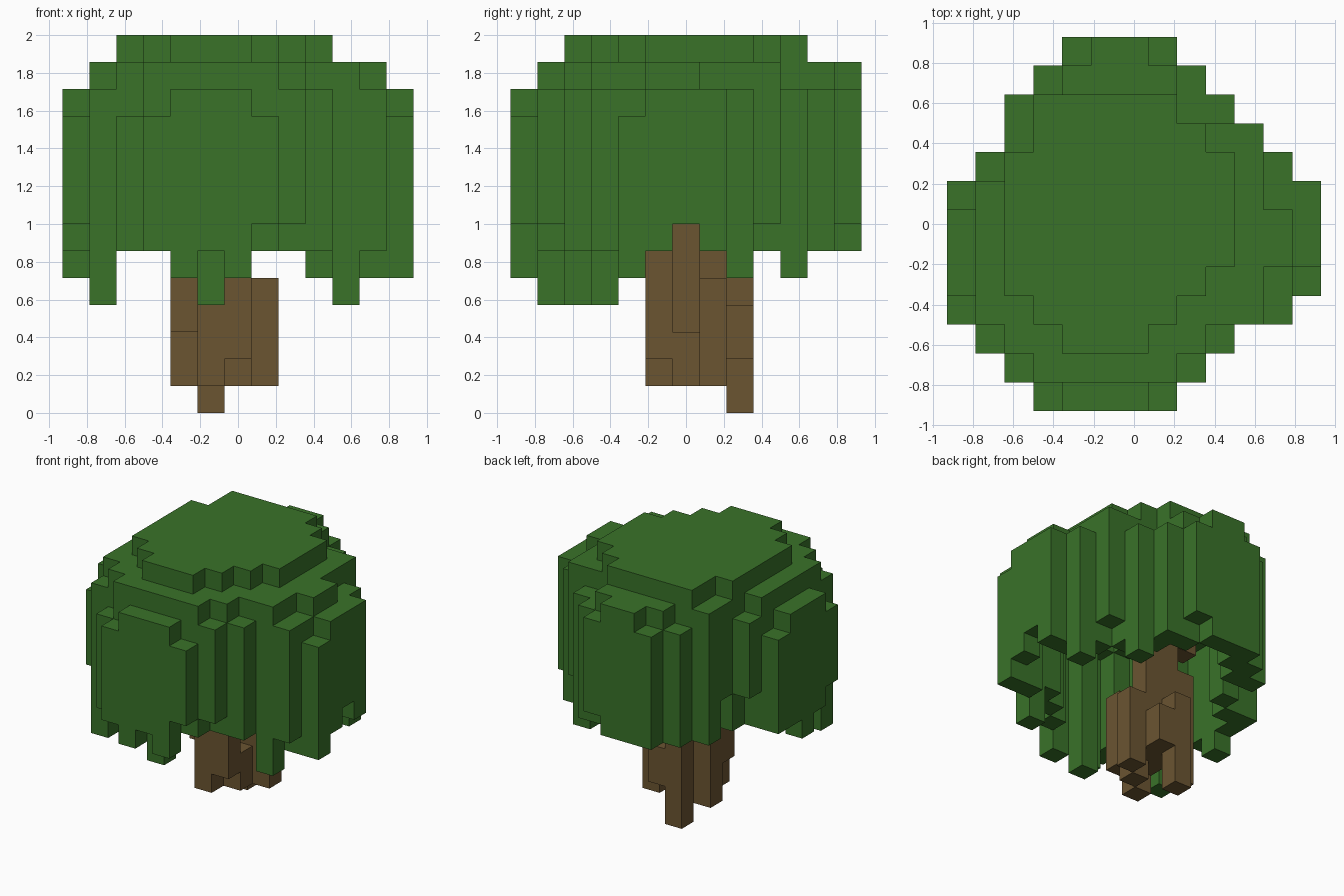
import bpy
import bmesh
from mathutils import Vector

old = bpy.data.objects.get("Cube")
if old:
    bpy.data.objects.remove(old, do_unlink=True)

UNIT = 2 / 14          # edge of one block
HALF = 13 / 2          # half of the plan grid, in blocks
COLS = "abcdefghijklm"  # plan columns from -x to +x


def material(name, rgb):
    mat = bpy.data.materials.new(name)
    mat.use_nodes = True
    color = (*rgb, 1)
    mat.diffuse_color = color
    mat.node_tree.nodes["Principled BSDF"].inputs["Base Color"].default_value = color
    return mat


def block_object(name, cells, mat):
    """Skin a set of unit blocks, keeping only the exposed faces."""
    bm = bmesh.new()
    verts = {}

    def vert(p):
        key = tuple(p)
        if key not in verts:
            x, y, z = key
            verts[key] = bm.verts.new(Vector((x - HALF, y - HALF, z)) * UNIT)
        return verts[key]

    for cell in cells:
        for axis in range(3):
            for step in (0, 1):
                beside = list(cell)
                beside[axis] += 1 if step else -1
                if tuple(beside) in cells:
                    continue
                u, v = (axis + 1) % 3, (axis + 2) % 3
                ring = []
                for du, dv in ((0, 0), (1, 0), (1, 1), (0, 1)):
                    p = list(cell)
                    p[axis] += step
                    p[u] += du
                    p[v] += dv
                    ring.append(vert(p))
                bm.faces.new(ring if step else ring[::-1])
    mesh = bpy.data.meshes.new(name)
    bm.to_mesh(mesh)
    bm.free()
    mesh.materials.append(mat)
    obj = bpy.data.objects.new(name, mesh)
    bpy.context.collection.objects.link(obj)
    return obj


def plan(rows):
    """Row spans from front to back: first and last column letter."""
    area = set()
    for j, span in enumerate(rows.split()):
        if span != "--":
            first, last = COLS.index(span[0]), COLS.index(span[1])
            area |= {(i, j) for i in range(first, last + 1)}
    return area


leaf_green = material("leaf green", (0.041, 0.170, 0.022))
bark_brown = material("bark brown", (0.146, 0.090, 0.031))

# Canopy tiers, lowest and widest first
tiers = [plan(rows) for rows in (
    "dh ci bj al am am am am bl ck cj di eh",
    "eg di bj bl al am am bm bl ck cj di eh",
    "-- dh ci bk bk bl bl bk ck ck ch eh fg",
    "-- -- eg dh ci cj cj cj cj di dh -- --",
)]
outline = tiers[0]

# Hanging leaf strands and notches along the canopy rim
rim = {}
for level, cells in (
    (4, "bc fb kd"),
    (5, "ea ga le me af li jk"),
    (7, "ad ha ib mg kj hm"),
    (8, "bi cj"),
):
    for pair in cells.split():
        rim[COLS.index(pair[0]), COLS.index(pair[1])] = level

canopy = set()
for i, j in outline:
    top = 10 + sum((i, j) in tier for tier in tiers)
    edge = any((i + a, j + b) not in outline for a in (-1, 0, 1) for b in (-1, 0, 1))
    bottom = rim.get((i, j), 6 if edge else top - 2)
    canopy |= {(i, j, z) for z in range(bottom, top)}
block_object("canopy", canopy, leaf_green)

# Trunk columns, roots and side branches: x range, y range, z range in blocks
trunk = set()
for xs, ys, zs in (
    ((5, 6), (6, 7), (2, 12)),    # core
    ((5, 7), (7, 8), (2, 12)),
    ((4, 5), (6, 7), (3, 7)),     # side ribs
    ((4, 5), (7, 8), (1, 7)),
    ((5, 6), (5, 6), (1, 6)),
    ((6, 7), (5, 6), (2, 6)),
    ((6, 7), (6, 7), (1, 3)),
    ((7, 8), (7, 8), (1, 5)),
    ((5, 6), (8, 9), (0, 5)),     # long root
    ((6, 7), (8, 9), (2, 4)),
    ((3, 9), (6, 7), (9, 10)),    # branches
):
    trunk |= {(x, y, z) for x in range(*xs) for y in range(*ys) for z in range(*zs)}
block_object("trunk", trunk - canopy, bark_brown)
